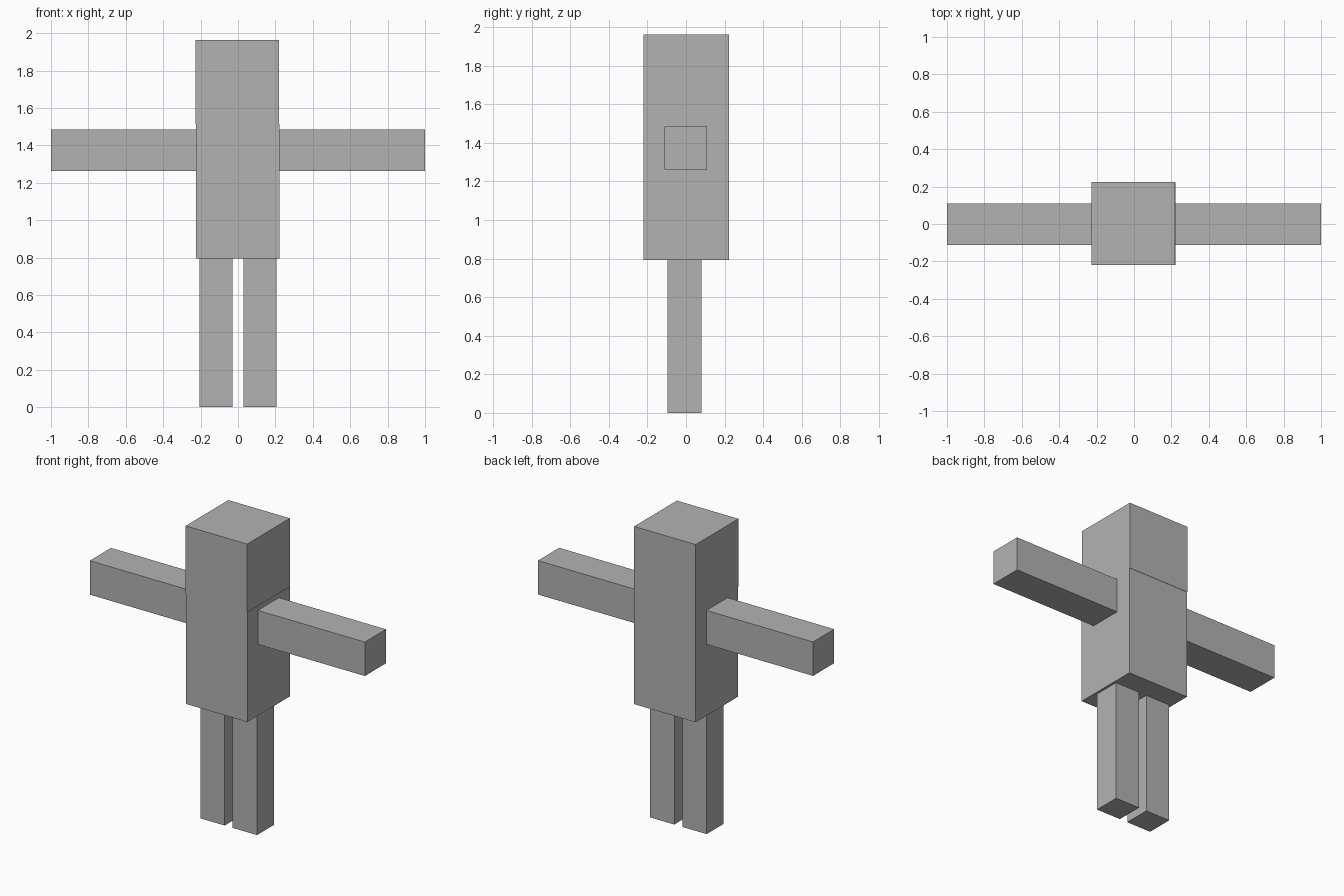
import bpy

cube = bpy.data.objects.get("Cube")
if cube:
    bpy.data.objects.remove(cube, do_unlink=True)

# Single plain grey material
GREY = (0.45, 0.45, 0.45, 1.0)
grey = bpy.data.materials.new("plain grey")
grey.use_nodes = True
grey.diffuse_color = GREY
grey.node_tree.nodes["Principled BSDF"].inputs["Base Color"].default_value = GREY


def box(name, x, y, z):
    """Add a box spanning the given (min, max) range on each axis."""
    spans = (x, y, z)
    bpy.ops.mesh.primitive_cube_add(size=1, location=[(a + b) / 2 for a, b in spans])
    obj = bpy.context.object
    obj.name = name
    obj.scale = [b - a for a, b in spans]
    bpy.ops.object.transform_apply(location=False, rotation=False, scale=True)
    obj.data.materials.append(grey)
    return obj


# Torso with the cubic head resting on it
box("torso", (-0.225, 0.222), (-0.22, 0.222), (0.794, 1.515))
box("head", (-0.227, 0.22), (-0.22, 0.224), (1.515, 1.963))

# Outstretched arms and straight legs, one of each per side
for side, s in (("left", 1), ("right", -1)):
    box(side + "_arm", sorted((s * 0.222, s * 1.0)), (-0.111, 0.109), (1.263, 1.486))
    box(side + "_leg", sorted((s * 0.029, s * 0.206)), (-0.097, 0.08), (0.0, 0.794))
